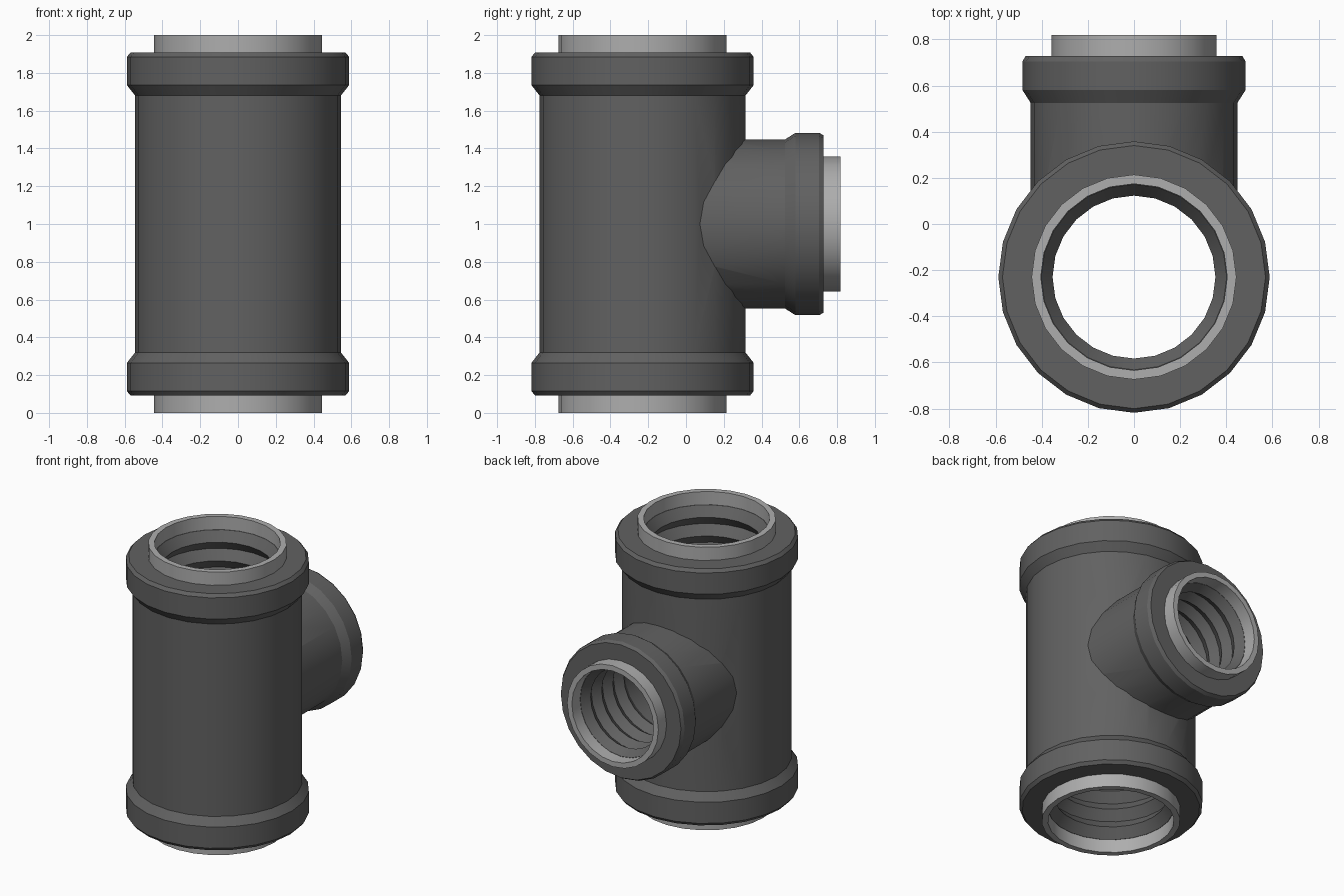
import bpy, bmesh, math
from mathutils import Matrix

if "Cube" in bpy.data.objects:
    bpy.data.objects.remove(bpy.data.objects["Cube"])

SIDES = 24
RUN = Matrix.Translation((0, -0.23, 0))                                  # upright pipe axis
BRANCH = Matrix.Translation((0, 0, 1)) @ Matrix.Rotation(-math.pi / 2, 4, 'X')  # side outlet axis (+y)


def material(name, v):
    m = bpy.data.materials.new(name)
    m.diffuse_color = (v, v, v, 1)
    m.use_nodes = True
    m.node_tree.nodes["Principled BSDF"].inputs["Base Color"].default_value = m.diffuse_color
    return m


DARK, LIGHT = material("dark_plastic", 0.12), material("light_plastic", 0.42)


def lathe(name, profile, frame, mat, closed=False):
    """Revolve (radius, height) points; capped at both ends, or a closed tube section."""
    bm = bmesh.new()
    rings = [[bm.verts.new((r * math.cos(2 * math.pi * i / SIDES),
                            r * math.sin(2 * math.pi * i / SIDES), z)) for i in range(SIDES)]
             for r, z in profile]
    pairs = list(zip(rings, rings[1:]))
    if closed:
        pairs.append((rings[-1], rings[0]))
    else:
        bm.faces.new(rings[0])
        bm.faces.new(rings[-1])
    for a, b in pairs:
        for i in range(SIDES):
            j = (i + 1) % SIDES
            bm.faces.new((a[i], a[j], b[j], b[i]))
    bmesh.ops.recalc_face_normals(bm, faces=bm.faces)
    bm.transform(frame)
    me = bpy.data.meshes.new(name)
    bm.to_mesh(me)
    bm.free()
    me.materials.append(mat)
    ob = bpy.data.objects.new(name, me)
    bpy.context.collection.objects.link(ob)
    return ob


def select(ob):
    bpy.ops.object.select_all(action='DESELECT')
    ob.select_set(True)
    bpy.context.view_layer.objects.active = ob


def boolean(ob, other, op):
    mod = ob.modifiers.new(op, 'BOOLEAN')
    mod.operation, mod.object, mod.solver = op, other, 'EXACT'
    select(ob)
    bpy.ops.object.modifier_apply(modifier=mod.name)
    bpy.data.objects.remove(other)


def ribs(wide, narrow, top, step, count):
    """Zigzag bore profile running down from the mouth."""
    return [(narrow if k % 2 else wide, top - k * step) for k in range(2 * count + 1)]


def mirrored(half):
    return half + [(r, 2 - z) for r, z in reversed(half)]


# Outer shells with flared collars
body = lathe("tee_body", mirrored([(0.57, 1.907), (0.588, 1.885), (0.588, 1.735),
                                   (0.545, 1.68)]), RUN, DARK)
outlet = lathe("outlet", [(0.448, 0.0), (0.448, 0.525), (0.483, 0.58), (0.483, 0.705),
                          (0.47, 0.727)], BRANCH, DARK)
boolean(body, outlet, 'UNION')

# Ribbed bores
run_bore = lathe("run_bore", mirrored([(0.402, 1.95)] + ribs(0.402, 0.353, 1.907, 0.066, 4)),
                 RUN, DARK)
outlet_bore = lathe("outlet_bore", [(0.318, 0.78)] + ribs(0.318, 0.28, 0.727, 0.062, 4)
                    + [(0.318, -0.2)], BRANCH, DARK)
boolean(run_bore, outlet_bore, 'UNION')
boolean(body, run_bore, 'DIFFERENCE')


# Light sleeves projecting from each mouth
def sleeve(name, inner, outer, z0, z1, frame):
    return lathe(name, [(inner, z0), (outer, z0), (outer, z1), (inner, z1)], frame, LIGHT, True)


parts = [body,
         sleeve("top_sleeve", 0.404, 0.444, 1.9, 2.0, RUN),
         sleeve("bottom_sleeve", 0.404, 0.444, 0.0, 0.1, RUN),
         sleeve("outlet_sleeve", 0.32, 0.357, 0.72, 0.818, BRANCH)]

for ob in parts:
    select(ob)
    bpy.ops.object.shade_smooth_by_angle(angle=math.radians(28))
